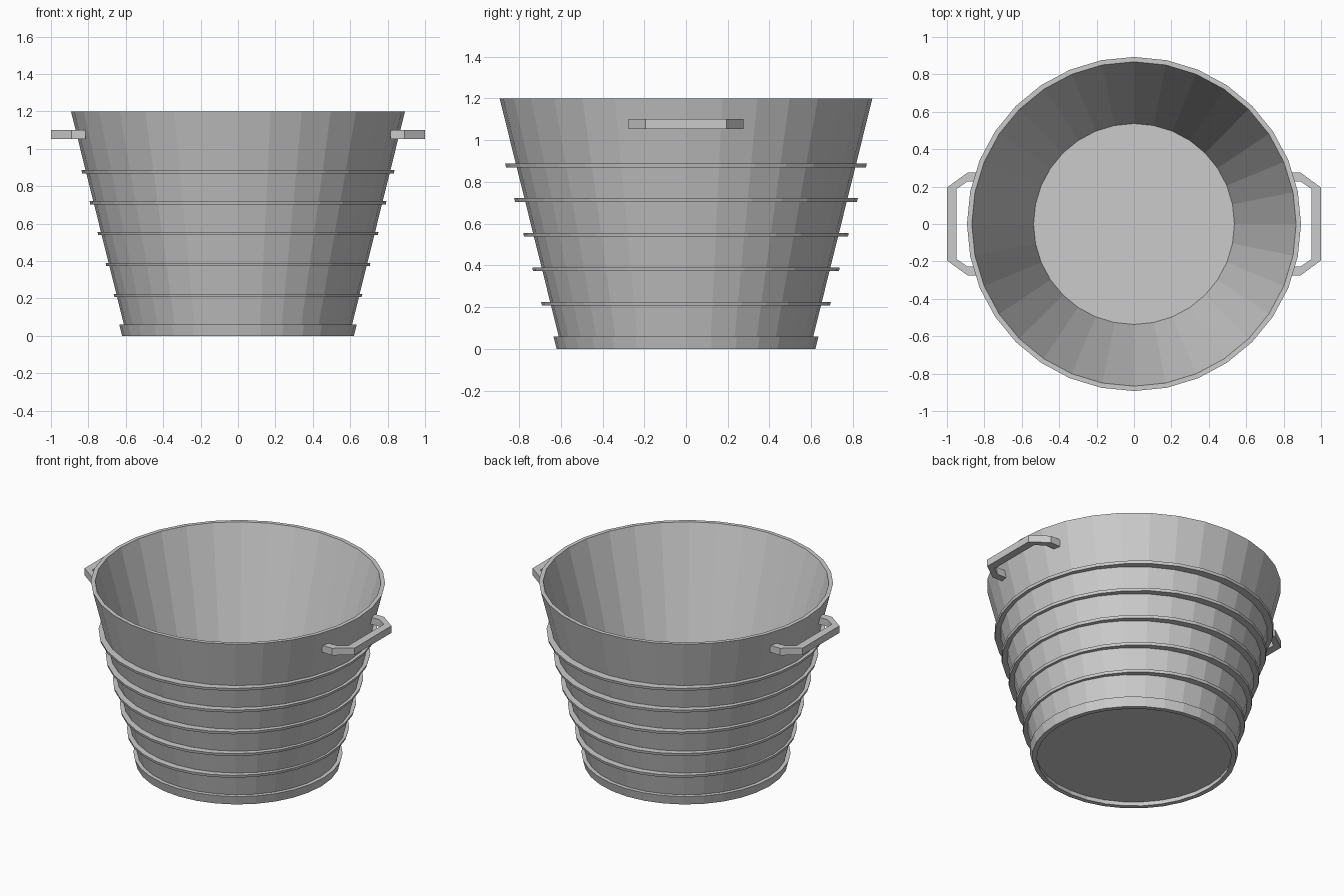
import bpy, bmesh
from math import sin, cos, pi

if "Cube" in bpy.data.objects:
    bpy.data.objects.remove(bpy.data.objects["Cube"])

SIDES = 32
TOP_Z, TOP_R, BASE_R = 1.2, 0.893, 0.595


def wall_r(z):
    return BASE_R + (TOP_R - BASE_R) * z / TOP_Z


def finish(name, bm):
    bmesh.ops.recalc_face_normals(bm, faces=bm.faces)
    mesh = bpy.data.meshes.new(name)
    bm.to_mesh(mesh)
    bm.free()
    obj = bpy.data.objects.new(name, mesh)
    bpy.context.collection.objects.link(obj)
    return obj


def lathe(name, profile, closed):
    """Spin (x radius, y radius, z) points; open profiles get end caps."""
    bm = bmesh.new()
    rings = [[bm.verts.new((rx * cos(2 * pi * i / SIDES), ry * sin(2 * pi * i / SIDES), z))
              for i in range(SIDES)] for rx, ry, z in profile]
    pairs = list(zip(rings, rings[1:]))
    if closed:
        pairs.append((rings[-1], rings[0]))
    else:
        bm.faces.new(rings[0])
        bm.faces.new(rings[-1])
    for a, b in pairs:
        for i in range(SIDES):
            j = (i + 1) % SIDES
            bm.faces.new((a[i], a[j], b[j], b[i]))
    return finish(name, bm)


# Tapered tub: underside, outer wall, rim, inner wall, floor
body = [(wall_r(0.03), 0.03), (TOP_R, TOP_Z), (0.867, TOP_Z), (0.537, 0.05)]
lathe("bucket_body", [(r, r, z) for r, z in body], closed=False)

# Foot band
foot = [(0.59, 0), (0.62, 0), (0.635, 0.06), (0.60, 0.06)]
lathe("foot_band", [(r, r, z) for r, z in foot], closed=True)

# Five thin hoops, slightly wider front to back
for k in range(5):
    z0 = 0.207 + 0.1655 * k
    z1 = z0 + 0.018
    rx, ry = 0.661 + 0.043 * k, 0.690 + 0.043 * k
    ri = wall_r(z0) - 0.012
    lathe(f"hoop_{k + 1}", [(ri, ri, z0), (rx, ry, z0),
                            (rx + 0.004, ry + 0.004, z1), (ri + 0.004, ri + 0.004, z1)],
          closed=True)

# Side handles: angular bracket extruded upward, mirrored left and right
outer = [(0.815, 0.275), (0.89, 0.275), (1.0, 0.195)]
inner = [(0.825, 0.226), (0.892, 0.226), (0.948, 0.188)]
outer += [(x, -y) for x, y in reversed(outer)]
inner += [(x, -y) for x, y in reversed(inner)]
for side, name in ((1, "handle_right"), (-1, "handle_left")):
    bm = bmesh.new()
    sections = [[bm.verts.new((side * x, y, z)) for (x, y), z in
                 ((o, 1.053), (o, 1.1), (n, 1.1), (n, 1.053))]
                for o, n in zip(outer, inner)]
    for a, b in zip(sections, sections[1:]):
        for i in range(4):
            j = (i + 1) % 4
            bm.faces.new((a[i], a[j], b[j], b[i]))
    bm.faces.new(sections[0])
    bm.faces.new(sections[-1])
    finish(name, bm)
